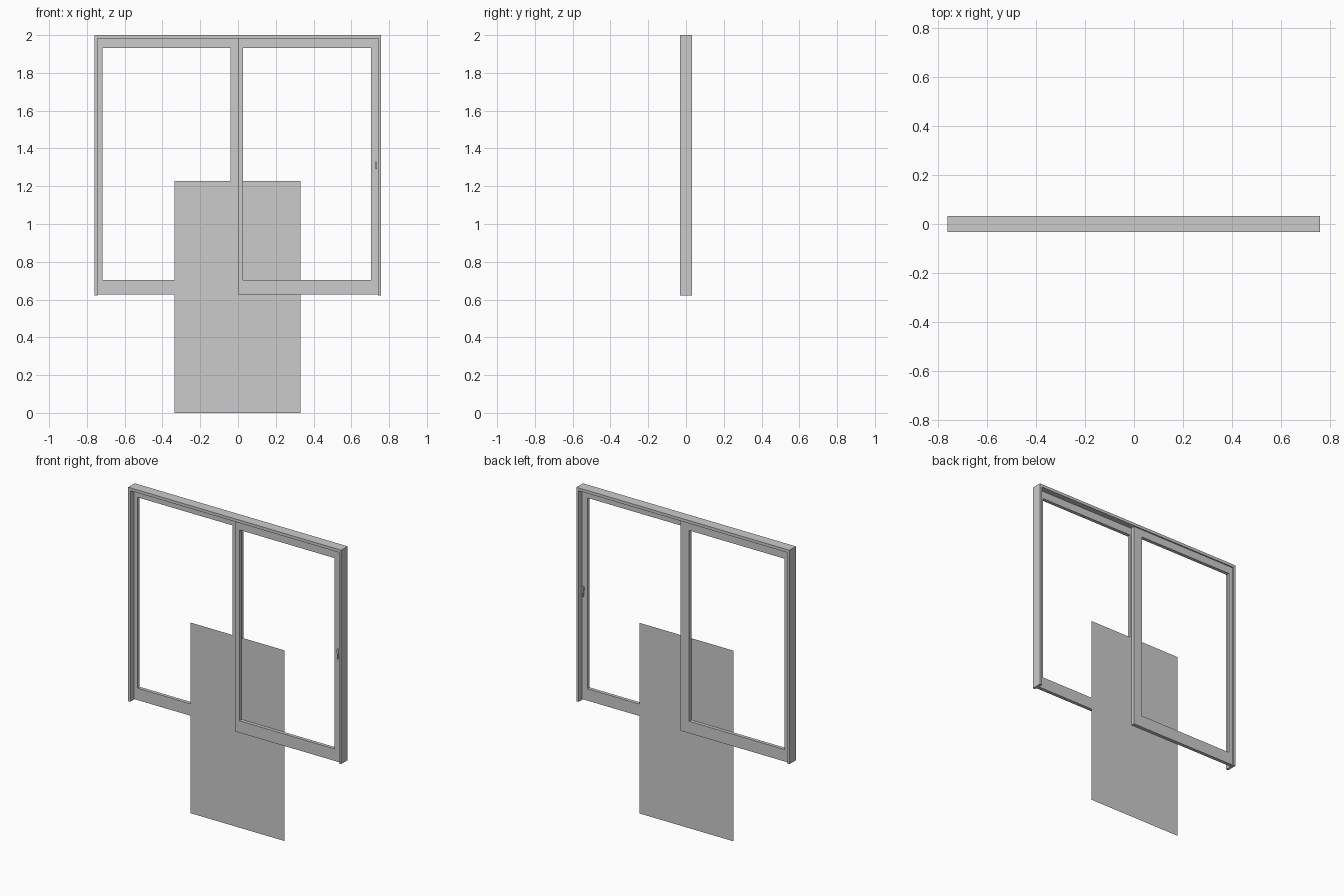
import bpy, bmesh

if "Cube" in bpy.data.objects:
    bpy.data.objects.remove(bpy.data.objects["Cube"])

grey = bpy.data.materials.new("light_grey")
grey.diffuse_color = (0.6, 0.6, 0.6, 1)
grey.use_nodes = True
grey.node_tree.nodes["Principled BSDF"].inputs["Base Color"].default_value = grey.diffuse_color


def extrude_xz(name, loop, y0, y1):
    """Solid made from one x/z outline pushed from y0 to y1."""
    bm = bmesh.new()
    face = bm.faces.new([bm.verts.new((x, y0, z)) for x, z in loop])
    if y1 != y0:
        out = bmesh.ops.extrude_face_region(bm, geom=[face])
        moved = [v for v in out["geom"] if isinstance(v, bmesh.types.BMVert)]
        bmesh.ops.translate(bm, verts=moved, vec=(0, y1 - y0, 0))
        bmesh.ops.recalc_face_normals(bm, faces=bm.faces)
    me = bpy.data.meshes.new(name)
    bm.to_mesh(me)
    bm.free()
    me.materials.append(grey)
    ob = bpy.data.objects.new(name, me)
    bpy.context.collection.objects.link(ob)
    return ob


def sash(name, outer, inner, y0, y1):
    """Rectangular ring; outer and inner are (x0, x1, z0, z1)."""
    bm = bmesh.new()
    rings = []
    for y in (y0, y1):
        for x0, x1, z0, z1 in (outer, inner):
            rings.append([bm.verts.new((x, y, z)) for x, z in
                          ((x0, z0), (x1, z0), (x1, z1), (x0, z1))])
    fo, fi, bo, bi = rings
    for a, b in ((fo, fi), (fi, bi), (bi, bo), (bo, fo)):
        for i in range(4):
            j = (i + 1) % 4
            bm.faces.new((a[i], a[j], b[j], b[i]))
    bmesh.ops.recalc_face_normals(bm, faces=bm.faces)
    me = bpy.data.meshes.new(name)
    bm.to_mesh(me)
    bm.free()
    me.materials.append(grey)
    ob = bpy.data.objects.new(name, me)
    bpy.context.collection.objects.link(ob)


# outer frame: two jambs and a header, open at the bottom
L, R, BOT, T = -0.76, 0.758, 0.622, 0.016
extrude_xz("outer_frame", [
    (L, BOT), (L + T, BOT), (L + T, 2 - T - 0.003), (R - T, 2 - T - 0.003),
    (R - T, BOT), (R, BOT), (R, 2), (L, 2)], -0.033, 0.033)

# two sliding sashes on separate tracks
sash("rear_sash", (L + T, 0.022, 0.626, 1.981), (-0.718, -0.04, 0.703, 1.932), 0.003, 0.025)
sash("front_sash", (0.0, R - T, 0.626, 1.981), (0.027, 0.705, 0.703, 1.932), -0.025, -0.003)

# thin flat panel standing between the sashes
extrude_xz("centre_panel", [(-0.337, 0), (0.33, 0), (0.33, 1.228), (-0.337, 1.228)], 0, 0)

# pull handles on both faces of the front sash
for side, y0, y1 in (("front", -0.025, -0.032), ("back", -0.003, 0.004)):
    d = 1 if y1 > y0 else -1
    extrude_xz(side + "_handle_base", [
        (0.726, 1.33), (0.738, 1.33), (0.738, 1.35), (0.735, 1.355),
        (0.729, 1.355), (0.726, 1.35)], y0, y1)
    extrude_xz(side + "_handle_lever", [
        (0.729, 1.29), (0.735, 1.29), (0.737, 1.34), (0.727, 1.34)],
        y0 + d * 0.003, y1 + d * 0.001)
